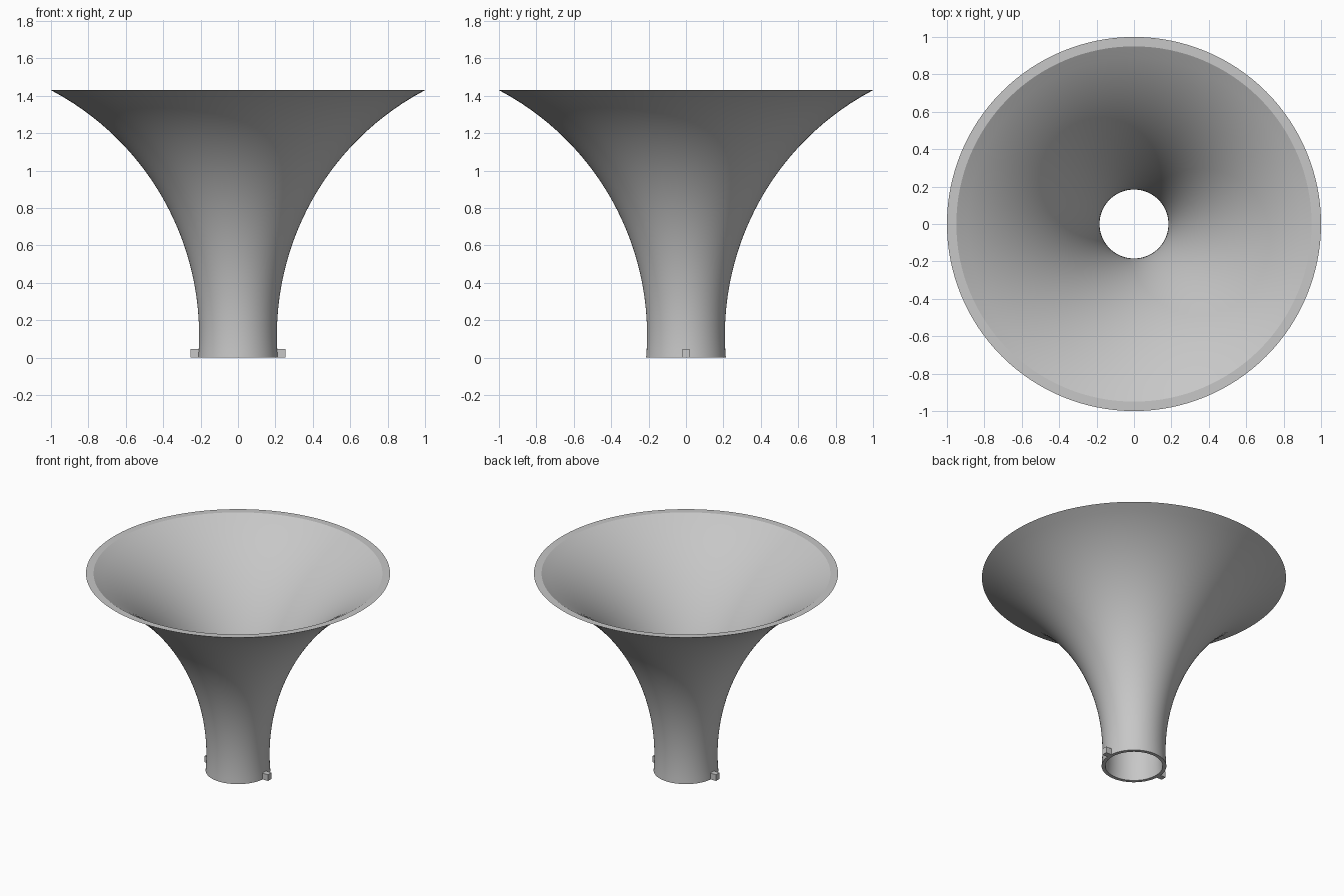
import bpy, bmesh, math
from mathutils import Vector

cube = bpy.data.objects.get("Cube")
if cube:
    bpy.data.objects.remove(cube, do_unlink=True)

grey = bpy.data.materials.new("plain_grey")
grey.use_nodes = True
GREY = (0.57, 0.57, 0.57, 1)
grey.diffuse_color = GREY
grey.node_tree.nodes["Principled BSDF"].inputs["Base Color"].default_value = GREY

HEIGHT = 1.43        # full height of the horn
THROAT = 0.208       # narrowest outer radius
THROAT_Z = 0.12      # height of the narrowest ring
WALL = 0.024         # wall thickness
SEGMENTS, RINGS = 128, 40

# The flare is a circular arc running from the throat to the mouth
flare, rise = 1.0 - THROAT, HEIGHT - THROAT_Z
ARC = (flare ** 2 + rise ** 2) / (2 * flare)


def wall_radius(z, offset):
    """Wall radius at height z, moved inward by offset."""
    return THROAT + ARC - math.sqrt((ARC + offset) ** 2 - (z - THROAT_Z) ** 2)


def add_object(name, bm):
    bmesh.ops.recalc_face_normals(bm, faces=bm.faces)
    mesh = bpy.data.meshes.new(name)
    bm.to_mesh(mesh)
    bm.free()
    mesh.materials.append(grey)
    obj = bpy.data.objects.new(name, mesh)
    bpy.context.collection.objects.link(obj)
    return obj


# Horn: closed wall section spun round the z axis
heights = [HEIGHT * i / RINGS for i in range(RINGS + 1)]
section = [(wall_radius(z, 0), z) for z in heights]
section += [(wall_radius(z, WALL), z) for z in reversed(heights)]
bm = bmesh.new()
verts = [bm.verts.new((r, 0, z)) for r, z in section]
edges = [bm.edges.new((verts[i - 1], verts[i])) for i in range(len(verts))]
bmesh.ops.spin(bm, geom=verts + edges, cent=(0, 0, 0), axis=(0, 0, 1),
               angle=2 * math.pi, steps=SEGMENTS, use_merge=True)
bmesh.ops.remove_doubles(bm, verts=bm.verts, dist=0.0001)
horn = add_object("flared_horn", bm)
bpy.context.view_layer.objects.active = horn
horn.select_set(True)
bpy.ops.object.shade_smooth_by_angle(angle=math.radians(30))

# Locking tabs on both sides of the base
TAB = Vector((0.055, 0.04, 0.045))
for name, side in (("left_tab", 1), ("right_tab", -1)):
    bm = bmesh.new()
    bmesh.ops.create_cube(bm, size=1)
    bmesh.ops.scale(bm, vec=TAB, verts=bm.verts)
    bmesh.ops.translate(bm, vec=(side * 0.2275, 0, TAB.z / 2), verts=bm.verts)
    add_object(name, bm)
